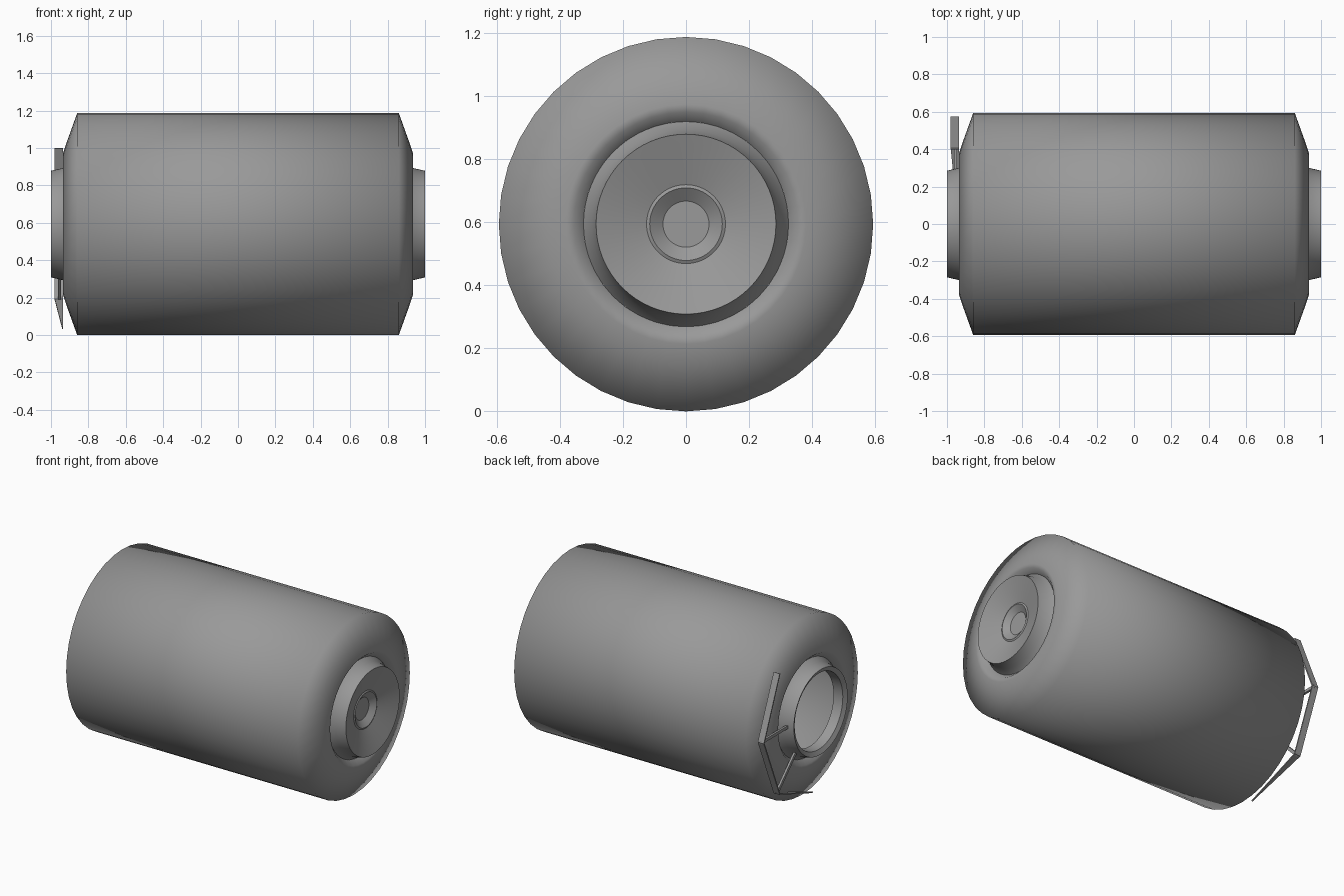
import bpy, bmesh, math
from mathutils import Vector

cube = bpy.data.objects.get("Cube")
if cube:
    bpy.data.objects.remove(cube)

R = 0.593          # drum radius, also the height of its axis
AXIS = Vector((0, 0, R))

grey = bpy.data.materials.new("mid_grey")
grey.use_nodes = True
colour = (0.32, 0.32, 0.32, 1)
grey.diffuse_color = colour
grey.node_tree.nodes["Principled BSDF"].inputs["Base Color"].default_value = colour


def finish(name, bm, angle=None):
    """Turn a bmesh into a named object, shaded smooth if an angle is given."""
    mesh = bpy.data.meshes.new(name)
    bm.to_mesh(mesh)
    bm.free()
    mesh.materials.append(grey)
    obj = bpy.data.objects.new(name, mesh)
    bpy.context.collection.objects.link(obj)
    if angle:
        bpy.ops.object.select_all(action='DESELECT')
        obj.select_set(True)
        bpy.context.view_layer.objects.active = obj
        bpy.ops.object.shade_smooth_by_angle(angle=math.radians(angle))
    return obj


def lathe(name, profile, segments, angle):
    """Revolve (x, radius) points around the drum axis."""
    bm = bmesh.new()
    rings = []
    for x, r in profile:
        if r == 0:
            rings.append([bm.verts.new((x, 0, R))] * segments)
            continue
        turns = [2 * math.pi * i / segments for i in range(segments)]
        rings.append([bm.verts.new((x, r * math.sin(t), R + r * math.cos(t)))
                      for t in turns])
    for a, b in zip(rings, rings[1:]):
        for i in range(segments):
            j = (i + 1) % segments
            corners = dict.fromkeys((a[i], a[j], b[j], b[i]))
            bm.faces.new(list(corners))
    return finish(name, bm, angle)


def on_end(x, radius, degrees):
    """Point on the open end, measured from +y towards +z."""
    t = math.radians(degrees)
    return Vector((x, radius * math.cos(t), R + radius * math.sin(t)))


def plate(name, corners, thickness):
    """Thin plate: a face of four corners extruded along its normal."""
    bm = bmesh.new()
    face = bm.faces.new([bm.verts.new(c) for c in corners])
    face.normal_update()
    shift = face.normal * thickness
    top = bmesh.ops.extrude_face_region(bm, geom=[face])["geom"]
    moved = [v for v in top if isinstance(v, bmesh.types.BMVert)]
    bmesh.ops.translate(bm, verts=moved, vec=shift)
    bmesh.ops.recalc_face_normals(bm, faces=bm.faces)
    return finish(name, bm)


# Drum shell: shoulder and end groove are the same at both ends
shoulder = [(0.86, R), (0.915, 0.44), (0.935, 0.38), (0.932, 0.355), (0.9, 0.325)]
shell = [(-x, r) for x, r in reversed(shoulder)] + shoulder
lathe("drum_shell", shell, 40, 80)

# Hub collars: open on the -x end, dished on the +x end
collar = [(0.9, 0.325), (0.935, 0.3), (1.0, 0.285)]
dish = [(0.99, 0.255), (0.945, 0.125), (0.95, 0.115), (0.92, 0.073), (0.92, 0)]
lathe("closed_hub", collar + dish, 64, 35)
lathe("open_hub", [(-x, r) for x, r in collar] + [(-0.985, 0.255), (-0.92, 0.25)], 64, 35)

# Guard: three flat bars along the sides of an octagon, the last one tapering
OUT, IN = -0.98, -0.935
bars = [(45, 0, OUT), (0, -45, OUT), (-45, -90, IN - 0.005)]
for n, (start, end, tip) in enumerate(bars, 1):
    r_end = 0.56 if end == -90 else 0.575
    plate(f"guard_bar_{n}", [on_end(OUT, 0.575, start), on_end(tip, r_end, end),
                             on_end(IN, r_end, end), on_end(IN, 0.575, start)], 0.008)

# Spokes holding the guard to the open hub
for n, turn in enumerate((0, -45), 1):
    half = on_end(0, 0.01, turn + 90) - AXIS
    outer, inner = on_end(-0.962, 0.572, turn), on_end(-0.962, 0.295, turn)
    plate(f"guard_spoke_{n}", [outer + half, inner + half, inner - half, outer - half], 0.015)
